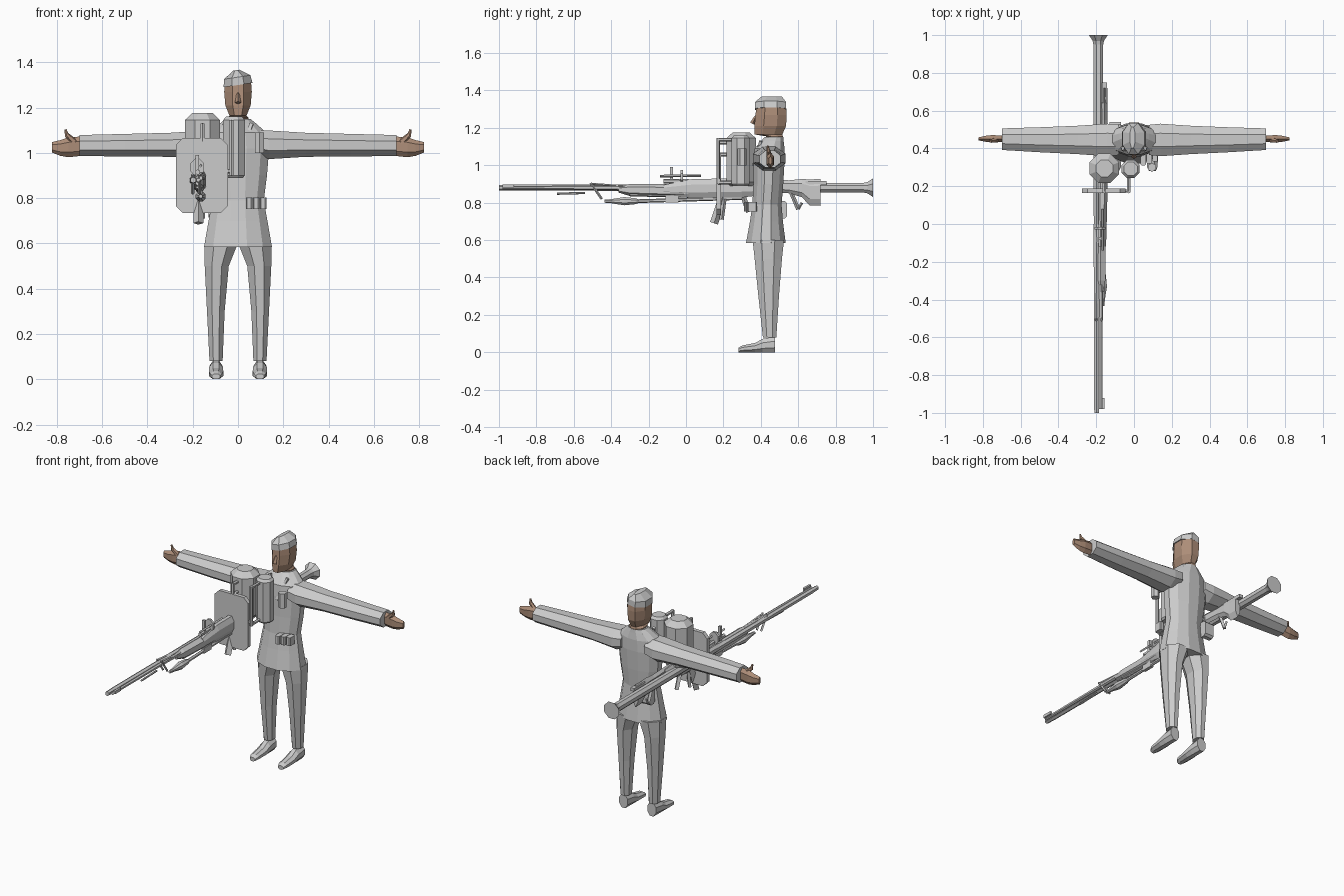
import bpy, bmesh, math
from mathutils import Vector

if "Cube" in bpy.data.objects:
    bpy.data.objects.remove(bpy.data.objects["Cube"], do_unlink=True)


def material(name, rgb):
    mat = bpy.data.materials.new(name)
    mat.use_nodes = True
    color = (*rgb, 1)
    mat.diffuse_color = color
    mat.node_tree.nodes["Principled BSDF"].inputs["Base Color"].default_value = color
    return mat


GREY = material("plain_grey", (.6, .6, .6))
SKIN = material("skin_brown", (.42, .27, .19))


def finish(name, bm, mat, mirror=False):
    bmesh.ops.recalc_face_normals(bm, faces=bm.faces)
    mesh = bpy.data.meshes.new(name)
    bm.to_mesh(mesh)
    bm.free()
    mesh.materials.append(mat)
    obj = bpy.data.objects.new(name, mesh)
    bpy.context.collection.objects.link(obj)
    if mirror:
        obj.modifiers.new("mirror", "MIRROR")
    return obj


def loft(name, axis, sections, mat=GREY, sides=8, mirror=False):
    """Skin faceted rings; each section is (position, centre a, centre b, radius a, radius b)."""
    bm = bmesh.new()
    rings = []
    grow = 1 / math.cos(math.pi / sides)
    for pos, ca, cb, ra, rb in sections:
        ring = []
        for i in range(sides):
            t = (i + .5) * math.tau / sides
            co = [ca + ra * grow * math.cos(t), cb + rb * grow * math.sin(t)]
            co.insert("xyz".index(axis), pos)
            ring.append(bm.verts.new(co))
        rings.append(ring)
    for low, high in zip(rings, rings[1:]):
        for i in range(sides):
            j = (i + 1) % sides
            bm.faces.new((low[i], low[j], high[j], high[i]))
    bm.faces.new(rings[0])
    bm.faces.new(rings[-1])
    return finish(name, bm, mat, mirror)


def turned(name, axis, a, b, profile, sides=8):
    """Round part on a straight axis; profile holds (position, radius) pairs."""
    return loft(name, axis, [(p, a, b, r, r) for p, r in profile], GREY, sides)


def rod(name, start, end, radius, mat=GREY, tip=None, sides=6, mirror=False):
    start, end = Vector(start), Vector(end)
    span = end - start
    bm = bmesh.new()
    bmesh.ops.create_cone(bm, cap_ends=True, segments=sides, radius1=radius,
                          radius2=radius if tip is None else tip, depth=span.length)
    bm.transform(span.to_track_quat("Z", "Y").to_matrix().to_4x4())
    bmesh.ops.translate(bm, vec=(start + end) / 2, verts=bm.verts)
    return finish(name, bm, mat, mirror)


def box(name, low, high, mat=GREY, chamfer=0, axis=1):
    low, high = Vector(low), Vector(high)
    bm = bmesh.new()
    bmesh.ops.create_cube(bm, size=1)
    bmesh.ops.scale(bm, vec=high - low, verts=bm.verts)
    bmesh.ops.translate(bm, vec=(low + high) / 2, verts=bm.verts)
    if chamfer:
        along = [e for e in bm.edges if abs((e.verts[0].co - e.verts[1].co)[axis]) > 1e-4]
        bmesh.ops.bevel(bm, geom=along, offset=chamfer, segments=1, affect="EDGES")
    return finish(name, bm, mat)


# Clothing
loft("jacket", "z", [
    (.585, 0, .427, .15, .106), (.7, 0, .43, .13, .088), (.79, 0, .433, .114, .078),
    (.9, 0, .44, .128, .08), (1.02, 0, .444, .138, .083), (1.09, 0, .447, .125, .08),
    (1.13, 0, .462, .08, .06), (1.15, 0, .47, .055, .05)], sides=12)
loft("trouser_leg", "z", [
    (.08, .097, .447, .029, .036), (.3, .098, .442, .039, .055),
    (.5, .094, .44, .053, .073), (.6, .075, .44, .074, .084)], mirror=True)
loft("boot", "y", [
    (.28, .097, .012, .018, .012), (.3, .097, .018, .027, .018), (.37, .097, .025, .032, .025),
    (.41, .097, .036, .031, .036), (.475, .097, .042, .029, .042)], mirror=True)
loft("sleeve", "x", [
    (.08, .445, 1.045, .08, .055), (.14, .445, 1.036, .086, .063), (.3, .445, 1.036, .075, .053),
    (.5, .446, 1.034, .066, .05), (.7, .449, 1.033, .057, .046)], mirror=True)
for side in (-1, 1):
    rod("lapel", (side * .06, .40, 1.13), (side * .015, .362, 1.0), .011, sides=4)

# Head, hands and cap
loft("head", "z", [
    (1.1, 0, .47, .045, .044), (1.155, 0, .473, .046, .045), (1.165, 0, .44, .038, .075),
    (1.21, 0, .45, .056, .085), (1.27, 0, .455, .061, .083), (1.31, 0, .455, .058, .08)], SKIN)
rod("nose", (0, .375, 1.265), (0, .355, 1.222), .006, SKIN, .014, 4)
cap = loft("cap", "z", [
    (1.3, 0, .452, .064, .084), (1.335, -.003, .452, .058, .083),
    (1.367, -.008, .458, .014, .055)])
for vert in cap.data.vertices:
    vert.co.z += .15 * vert.co.x
loft("hand", "x", [
    (.69, .451, 1.03, .016, .037), (.75, .451, 1.025, .02, .038), (.785, .451, 1.022, .016, .03),
    (.822, .451, 1.025, .008, .02)], SKIN, 6, True)
rod("thumb_base", (.72, .447, 1.045), (.755, .44, 1.078), .016, SKIN, .011, mirror=True)
rod("thumb_tip", (.755, .44, 1.073), (.762, .437, 1.104), .011, SKIN, .005, mirror=True)

# Belt pouches and hip holster
for i in range(3):
    x = .035 + i * .031
    box("belt_pouch", (x, .31 + i * .01, .752), (x + .028, .38, .803), chamfer=.005, axis=2)
rod("shoulder_bag_roll", (.095, .3, 1.0), (.095, .3, 1.09), .024, sides=6)
box("hip_holster", (-.13, .49, .715), (-.07, .54, .81), chamfer=.012, axis=0)

# Twin tanks with their front plate and pipes
turned("large_tank", "z", -.157, .295,
       [(.89, .06), (.91, .078), (1.145, .078), (1.176, .045)])
turned("small_tank", "z", -.018, .292,
       [(.89, .04), (.9, .048), (1.145, .048), (1.16, .036)])
box("carrier_plate", (-.275, .163, .735), (-.045, .187, 1.065), chamfer=.03)
for x, low, high in ((-.157, 1.05, 1.13), (-.028, .9, 1.145)):
    rod("upright_pipe", (x, .172, low), (x, .172, high), .01)
    for z in (low + .008, high - .008):
        rod("pipe_elbow", (x, .172, z), (x, .26, z), .01)
rod("cross_pipe", (-.1, .175, .92), (-.02, .175, .92), .01)

# Long launcher tube with flared tail
turned("launcher_tube", "y", -.189, .88,
       [(-.1, .018), (0, .024), (.95, .026), (.97, .03), (1, .05)])

# Long barrels and their fittings
turned("long_barrel", "y", -.198, .88,
       [(-1, .012), (-.93, .014), (-.5, .014), (0, .016)], 6)
turned("second_barrel", "y", -.176, .88,
       [(-.98, .008), (-.5, .01), (-.2, .014), (0, .014)], 6)
box("front_sight", (-.17, -.98, .88), (-.157, -.92, .898))
rod("cleaning_rod", (-.18, -.69, .848), (-.18, -.54, .852), .006)
for x in (-.2, -.17):
    rod("bipod_leg", (x, -.51, .905), (x, -.45, .82), .007, sides=4)
    rod("bipod_strut", (x, -.5, .9), (x, -.3, .885), .006, sides=4)

# Receivers packed behind the barrels
loft("light_receiver", "y", [
    (-.36, -.175, .87, .012, .014), (-.3, -.178, .868, .026, .028),
    (-.15, -.178, .865, .028, .03), (.1, -.172, .865, .025, .032)], sides=6)
loft("main_receiver", "y", [
    (-.12, -.17, .87, .022, .025), (.02, -.17, .875, .026, .05),
    (.3, -.165, .88, .028, .052), (.45, -.16, .88, .022, .035)], sides=8)
rod("upper_rail", (-.178, -.12, .915), (-.178, .26, .91), .012)
rod("charging_rod", (-.165, -.14, .942), (-.165, .08, .945), .007, sides=4)
rod("lower_rail", (-.17, -.3, .845), (-.17, .3, .83), .011)
box("sight_post", (-.187, -.085, .88), (-.172, -.07, .99))
box("rear_sight_frame", (-.21, -.03, .9), (-.15, -.015, .975), chamfer=.02)
rod("curved_magazine", (-.175, .15, .69), (-.175, .2, .84), .022, sides=4)
rod("ammunition_grip", (-.158, .19, .71), (-.158, .205, .82), .012, sides=4)

# Shoulder stock, trigger grips and guard
loft("rifle_stock", "y", [
    (.38, -.158, .895, .014, .03), (.55, -.155, .885, .014, .03), (.62, -.155, .878, .016, .042),
    (.66, -.157, .855, .017, .06), (.72, -.157, .855, .017, .062)], sides=6)
box("stock_heel", (-.17, .64, .895), (-.144, .75, .915))
rod("trigger_grip", (-.16, .56, .86), (-.16, .6, .765), .011, sides=4)
rod("trigger_guard", (-.16, .62, .8), (-.16, .6, .765), .007, sides=4)
rod("fore_grip", (-.17, .3, .85), (-.17, .335, .75), .014, sides=4)

# Stick grenade launcher slung below
turned("rocket_head", "y", -.165, .808,
       [(-.435, .008), (-.4, .011), (-.33, .022), (-.27, .016), (-.25, .009)])
rod("rocket_stick", (-.165, -.26, .808), (-.165, .3, .825), .01)
box("rocket_trigger", (-.175, -.11, .8), (-.155, -.04, .835))
